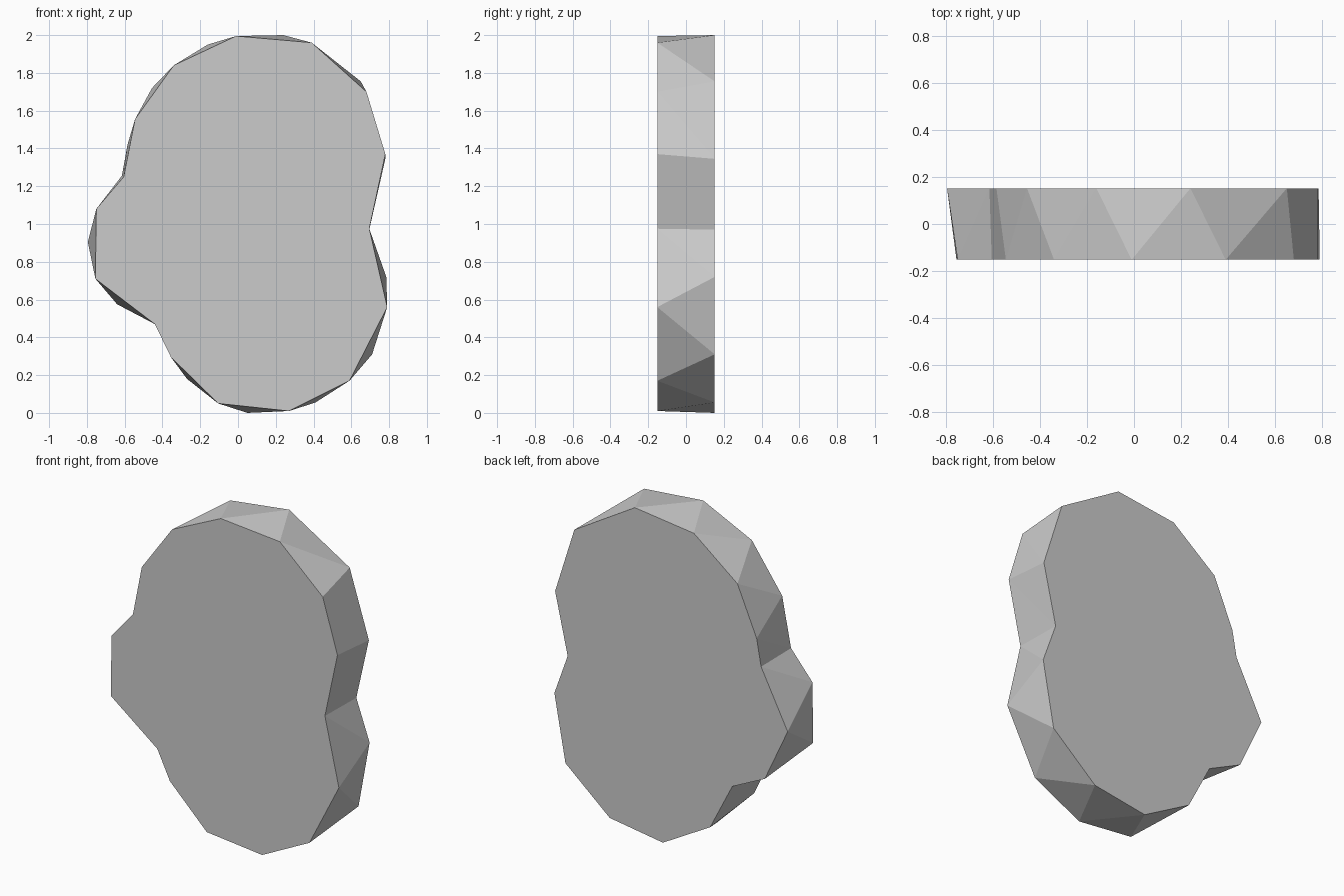
import bpy, bmesh

HALF = 0.152  # half thickness of the slab

# Front and back outlines (x, z), clockwise seen from the front;
# each back point sits between two neighbouring front points.
front = [(-0.01, 1.995), (0.39, 1.96), (0.68, 1.70), (0.78, 1.37),
         (0.695, 0.975), (0.79, 0.56), (0.59, 0.17), (0.27, 0.01),
         (-0.105, 0.05), (-0.355, 0.295), (-0.44, 0.47), (-0.755, 0.71),
         (-0.75, 1.08), (-0.605, 1.25), (-0.545, 1.555), (-0.34, 1.84)]
back = [(0.24, 2.0), (0.65, 1.755), (0.78, 1.345), (0.695, 0.97),
        (0.785, 0.72), (0.71, 0.31), (0.41, 0.055), (0.05, 0.0),
        (-0.27, 0.18), (-0.42, 0.47), (-0.64, 0.575), (-0.795, 0.905),
        (-0.615, 1.255), (-0.585, 1.42), (-0.455, 1.72), (-0.16, 1.95)]

bm = bmesh.new()
f = [bm.verts.new((x, -HALF, z)) for x, z in front]
b = [bm.verts.new((x, HALF, z)) for x, z in back]

# Flat front and back caps
bm.faces.new(f)
bm.faces.new(b)

# Faceted rim: zigzag strip of triangles
n = len(f)
for i in range(n):
    j = (i + 1) % n
    bm.faces.new((f[i], b[i], f[j]))
    bm.faces.new((b[i], b[j], f[j]))

bmesh.ops.recalc_face_normals(bm, faces=bm.faces)
mesh = bpy.data.meshes.new("stone_slab")
bm.to_mesh(mesh)
bm.free()
bpy.context.collection.objects.link(bpy.data.objects.new("stone_slab", mesh))
